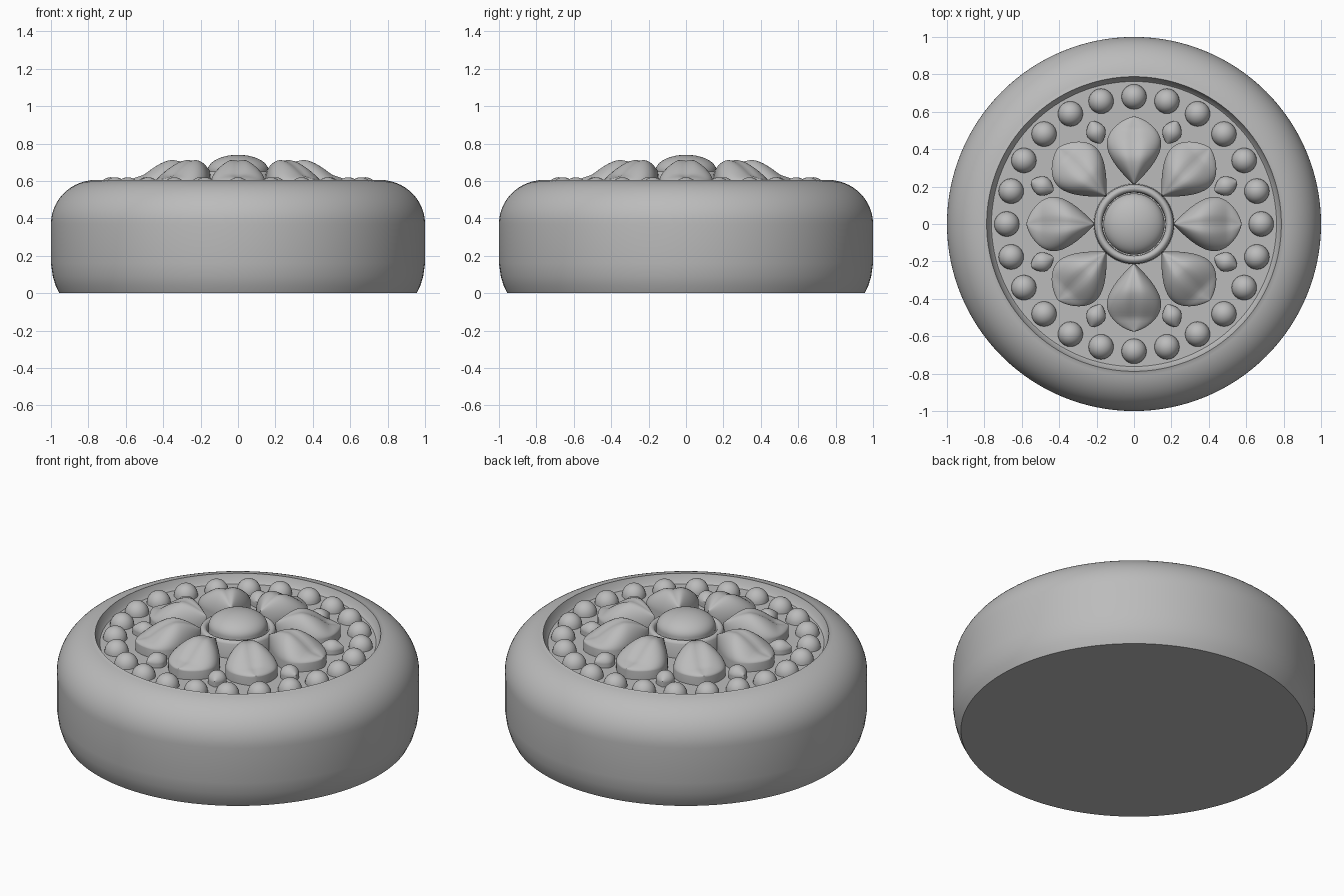
import bpy, math
from math import sin, cos, pi, radians

cube = bpy.data.objects.get("Cube")
if cube:
    bpy.data.objects.remove(cube, do_unlink=True)

stone = bpy.data.materials.new("plain grey")
stone.use_nodes = True
GREY = (0.5, 0.5, 0.5, 1)
stone.diffuse_color = GREY
stone.node_tree.nodes["Principled BSDF"].inputs["Base Color"].default_value = GREY
FLOOR = 0.55


def make(name, verts, faces, angle=35):
    mesh = bpy.data.meshes.new(name)
    mesh.from_pydata(verts, [], faces)
    mesh.materials.append(stone)
    obj = bpy.data.objects.new(name, mesh)
    bpy.context.collection.objects.link(obj)
    bpy.ops.object.select_all(action='DESELECT')
    obj.select_set(True)
    bpy.context.view_layer.objects.active = obj
    bpy.ops.object.mode_set(mode='EDIT')
    bpy.ops.mesh.select_all(action='SELECT')
    bpy.ops.mesh.remove_doubles(threshold=0.0001)
    bpy.ops.mesh.normals_make_consistent(inside=False)
    bpy.ops.object.mode_set(mode='OBJECT')
    bpy.ops.object.shade_smooth_by_angle(angle=radians(angle))
    return obj


def lathe(name, profile, segs, centre=(0, 0)):
    """Turn an (r, z) profile around a vertical axis."""
    verts = [(centre[0] + r * cos(2 * pi * i / segs), centre[1] + r * sin(2 * pi * i / segs), z)
             for r, z in profile for i in range(segs)]
    faces = [(j * segs + i, j * segs + (i + 1) % segs,
              (j + 1) * segs + (i + 1) % segs, (j + 1) * segs + i)
             for j in range(len(profile) - 1) for i in range(segs)]
    return make(name, verts, faces)


def leaf(name, angle, r0, r1, half_width, shape, edge, crown, groove):
    """Raised leaf lying along a radius: swollen top over a short upright side."""
    n, m = 28, 24
    ca, sa = cos(angle), sin(angle)
    skew, blunt = shape
    rows = []
    for i in range(n + 1):
        t = (1 - cos(pi * i / n)) / 2
        w = half_width * max(sin(pi * t ** skew), 0) ** blunt
        r = r0 + (r1 - r0) * t
        row = []
        for j in range(m + 1):
            v = -cos(pi * j / m)
            z = edge + (crown(t) - edge) * max(1 - v * v, 0) ** 0.6
            z -= groove * sin(pi * t) * math.exp(-(v / 0.22) ** 2)
            row.append((r, w * v, z))
        rows.append([(r, -w, FLOOR)] + row + [(r, w, FLOOR)])
    verts = [(r * ca - s * sa, r * sa + s * ca, z) for row in rows for r, s, z in row]
    k = m + 3
    faces = [(i * k + j, i * k + j + 1, (i + 1) * k + j + 1, (i + 1) * k + j)
             for i in range(n) for j in range(k - 1)]
    return make(name, verts, faces, 50)


def arc(r, z, a, b, start, end, steps):
    """Elliptical piece of a profile, angles in degrees."""
    return [(r + a * cos(radians(start + (end - start) * i / steps)),
             z + b * sin(radians(start + (end - start) * i / steps))) for i in range(steps + 1)]


# Round body with a recessed top
lathe("body", [(0, 0), (0.955, 0), (0.975, 0.04), (0.99, 0.09), (1, 0.16)]
      + arc(0.76, 0.37, 0.24, 0.235, 0, 83, 16)
      + [(0.788, 0.604), (0.775, 0.565), (0.762, FLOOR), (0, FLOOR)], 128)

# Centre boss and the ring around it
lathe("centre_dome", [(0.16, FLOOR)] + arc(0, 0.655, 0.163, 0.085, 0, 90, 14), 64)
lathe("centre_ring", [(0.215, FLOOR), (0.212, 0.62)]
      + arc(0.19, 0.625, 0.02, 0.025, 0, 180, 10) + [(0.168, FLOOR)], 64)


def petal_crown(t):
    return 0.655 + 0.047 * sin(pi * min(t / 0.8, 1)) - 0.045 * max(t - 0.4, 0) / 0.6 + 0.02 * sin(pi * t)


def bud_crown(t):
    return 0.585 + 0.035 * sin(pi * t)


# Eight petals with small buds between them
for i in range(8):
    a = i * pi / 4
    leaf(f"petal_{i + 1}", a, 0.21, 0.575, 0.145, (1.36, 0.65), 0.6, petal_crown, 0.014)
    leaf(f"bud_{i + 1}", a + pi / 8, 0.465, 0.597, 0.052, (1, 0.75), 0.575, bud_crown, 0)

# Outer row of beads
for i in range(24):
    a = i * pi / 12
    lathe(f"bead_{i + 1}", arc(0, FLOOR, 0.067, 0.07, 0, 90, 8), 24, (0.68 * cos(a), 0.68 * sin(a)))
